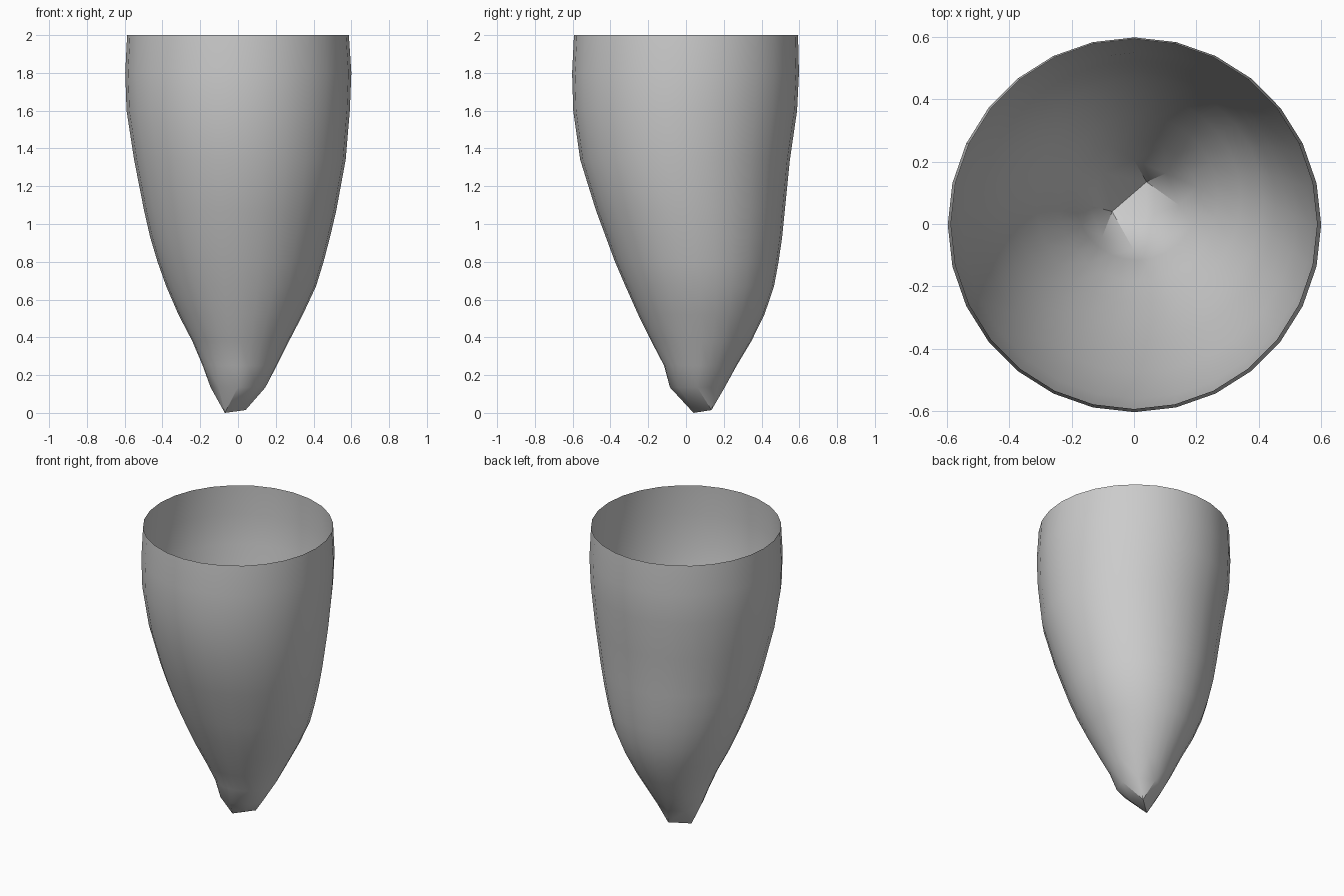
import bpy
import bmesh
from math import cos, sin, pi, radians

cube = bpy.data.objects.get("Cube")
if cube:
    bpy.data.objects.remove(cube)

# Wall sections: height, then the extent in x and the extent in y
SECTIONS = [
    (2.0, -.587, .587, -.593, .593),
    (1.8, -.597, .60, -.603, .598),
    (1.6, -.59, .592, -.597, .588),
    (1.34, -.55, .57, -.56, .55),
    (1.07, -.497, .52, -.476, .523),
    (.93, -.465, .487, -.424, .509),
    (.8, -.426, .453, -.376, .49),
    (.67, -.38, .413, -.32, .466),
    (.52, -.315, .343, -.253, .415),
    (.38, -.242, .27, -.184, .346),
    (.25, -.187, .205, -.116, .268),
]
TIP_SECTION = (.135, -.145, .145, -.085, .205)
TIP_POINTS = [(-.07, .04, 0), (.04, .135, .015), (.04, .02, .05)]
SIDES = 28
TIP_SIDES = 8


def add_ring(bm, section, sides, turn=0):
    """Add an off-centre ellipse of vertices."""
    z, x0, x1, y0, y1 = section
    ring = []
    for i in range(sides):
        a = 2 * pi * i / sides + turn
        x = (x0 + x1) / 2 + (x1 - x0) / 2 * cos(a)
        y = (y0 + y1) / 2 + (y1 - y0) / 2 * sin(a)
        ring.append(bm.verts.new((x, y, z)))
    return ring


bm = bmesh.new()

# Thin curved wall, open at the top
rings = [add_ring(bm, s, SIDES) for s in SECTIONS]
for upper, lower in zip(rings, rings[1:]):
    for i in range(SIDES):
        j = (i + 1) % SIDES
        bm.faces.new((upper[i], lower[i], lower[j], upper[j]))

# Faceted tip, with the hull's inner cap removed
tip_ring = add_ring(bm, TIP_SECTION, TIP_SIDES)
tip = [bm.verts.new(p) for p in TIP_POINTS]
bmesh.ops.convex_hull(bm, input=tip_ring + tip)
cap = [f for f in bm.faces if all(v in tip_ring for v in f.verts)]
bmesh.ops.delete(bm, geom=cap, context='FACES')

# Join the tip to the wall
low_edges = [e for e in bm.edges if e.is_boundary and e.verts[0].co.z < 1]
bmesh.ops.bridge_loops(bm, edges=low_edges)

# Make the surface face outward
bmesh.ops.recalc_face_normals(bm, faces=bm.faces[:])
bm.faces.ensure_lookup_table()
side = bm.faces[0]
if side.normal.dot(side.calc_center_median()) < 0 and side.normal.x < 0:
    bmesh.ops.reverse_faces(bm, faces=bm.faces[:])

mesh = bpy.data.meshes.new("tapered_cup")
bm.to_mesh(mesh)
bm.free()
cup = bpy.data.objects.new("tapered_cup", mesh)
bpy.context.collection.objects.link(cup)

# Plain grey surface
grey = bpy.data.materials.new("plain grey")
grey.use_nodes = True
colour = (.6, .6, .6, 1)
grey.diffuse_color = colour
grey.node_tree.nodes["Principled BSDF"].inputs["Base Color"].default_value = colour
mesh.materials.append(grey)

# Smooth wall, sharp facets on the tip
bpy.ops.object.select_all(action='DESELECT')
cup.select_set(True)
bpy.context.view_layer.objects.active = cup
bpy.ops.object.shade_smooth_by_angle(angle=radians(30))
